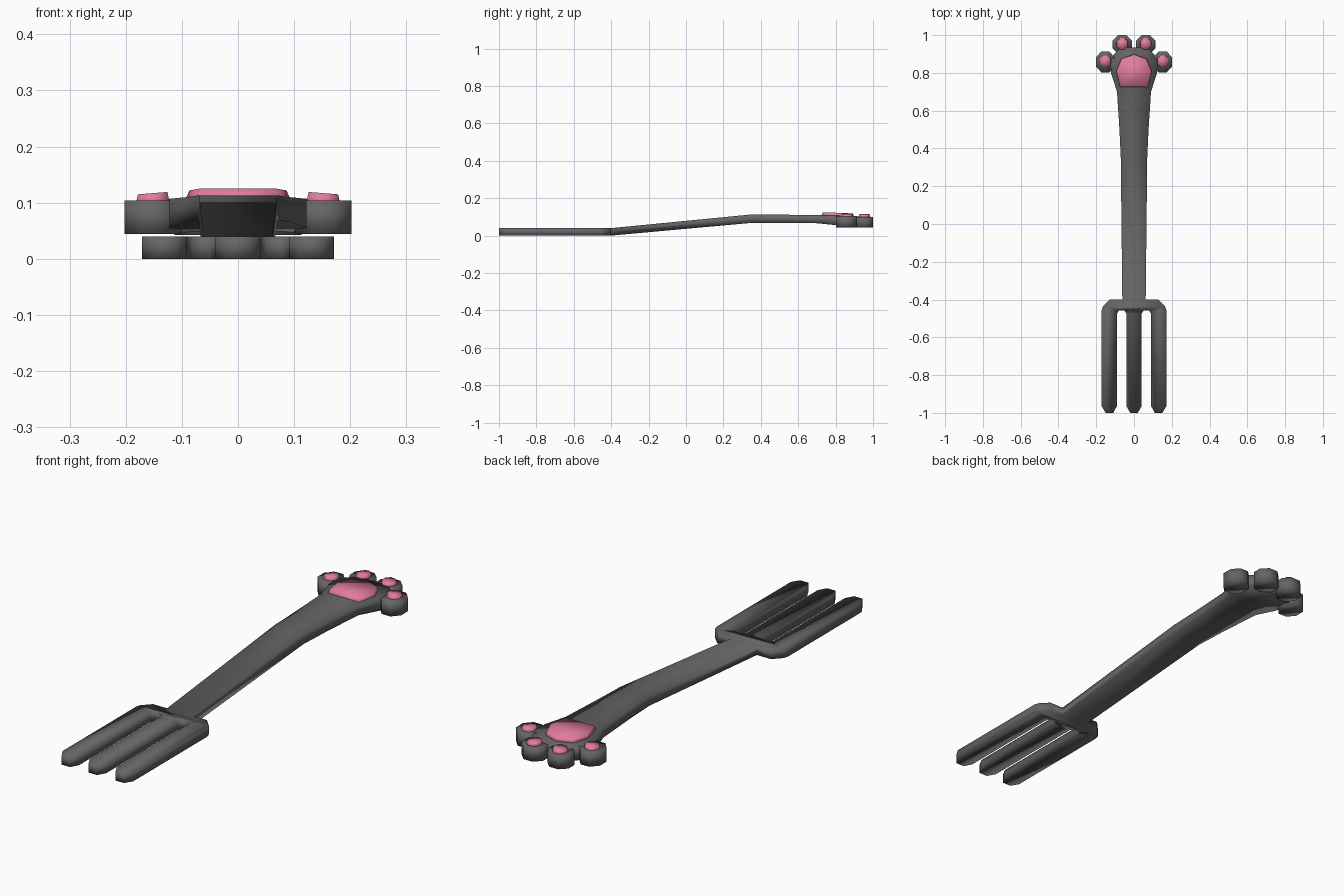
import bpy, bmesh, math
from mathutils import Vector

if "Cube" in bpy.data.objects:
    bpy.data.objects.remove(bpy.data.objects["Cube"])


def material(name, rgb):
    m = bpy.data.materials.new(name)
    m.diffuse_color = (*rgb, 1)
    m.use_nodes = True
    m.node_tree.nodes["Principled BSDF"].inputs["Base Color"].default_value = m.diffuse_color
    return m


GREY = material("dark_grey", (0.13, 0.13, 0.13))
PINK = material("pink", (0.75, 0.2, 0.34))


def finish(name, bm, mat):
    bmesh.ops.remove_doubles(bm, verts=bm.verts, dist=0.0005)
    bmesh.ops.recalc_face_normals(bm, faces=bm.faces)
    for f in bm.faces:
        f.smooth = True
    me = bpy.data.meshes.new(name)
    bm.to_mesh(me)
    bm.free()
    me.materials.append(mat)
    ob = bpy.data.objects.new(name, me)
    bpy.context.collection.objects.link(ob)
    return ob


def prism(bm, outline, bottom, top, shrink=1.0, open_side=None):
    """Extrude a plan outline between two height functions; shrink scales the top."""
    c = sum((Vector(p) for p in outline), Vector((0, 0))) / len(outline)
    lo = [bm.verts.new((x, y, bottom(x, y))) for x, y in outline]
    hi = []
    for x, y in outline:
        p = c + (Vector((x, y)) - c) * shrink
        hi.append(bm.verts.new((p.x, p.y, top(p.x, p.y))))
    bm.faces.new(lo[::-1])
    bm.faces.new(hi)
    n = len(outline)
    for i in range(n):
        if i != open_side:
            j = (i + 1) % n
            bm.faces.new((lo[i], lo[j], hi[j], hi[i]))


def octagon(cx, cy, rx, ry):
    a = [math.pi / 8 + k * math.pi / 4 for k in range(8)]
    k = 1 / math.cos(math.pi / 8)
    return [(cx + rx * k * math.cos(t), cy + ry * k * math.sin(t)) for t in a]


# Fork head outline: right half, back to front, then mirrored
half = [(0.062, -0.4), (0.13, -0.4), (0.165, -0.437), (0.171, -0.455),
        (0.171, -0.965), (0.15, -1), (0.11, -1), (0.091, -0.965),
        (0.091, -0.475), (0.08, -0.458), (0.051, -0.458), (0.04, -0.475),
        (0.04, -0.965), (0.02, -1)]
outline = half + [(-x, y) for x, y in reversed(half)]
bm = bmesh.new()
prism(bm, outline, lambda x, y: 0.0, lambda x, y: 0.04, open_side=len(outline) - 1)

# Handle and palm: y, half width, bottom z, top z
stations = [(-0.4, 0.062, 0.0, 0.04), (0.35, 0.07, 0.068, 0.113),
            (0.5, 0.077, 0.068, 0.112), (0.7, 0.09, 0.066, 0.11),
            (0.8, 0.122, 0.056, 0.107), (0.88, 0.125, 0.05, 0.104),
            (0.935, 0.07, 0.046, 0.101)]
rings = [[bm.verts.new(p) for p in ((-w, y, b), (w, y, b), (w, y, t), (-w, y, t))]
         for y, w, b, t in stations]
for r, s in zip(rings, rings[1:]):
    for i in range(4):
        j = (i + 1) % 4
        bm.faces.new((r[i], r[j], s[j], s[i]))
bm.faces.new(rings[-1])
finish("fork_body", bm, GREY)

# Toes with their pads, mirrored left and right
toes = {"outer": (0.152, 0.858, 0.05, 0.056, 0.117), "inner": (0.062, 0.95, 0.051, 0.05, 0.113)}
for side, s in (("right", 1), ("left", -1)):
    for kind, (x, y, rx, ry, z) in toes.items():
        bm = bmesh.new()
        b, t = (0.044, 0.104) if kind == "outer" else (0.042, 0.1)
        prism(bm, octagon(s * x, y, rx, ry), lambda u, v: b, lambda u, v: t)
        finish(f"{kind}_toe_{side}", bm, GREY)
        bm = bmesh.new()
        prism(bm, octagon(s * x, y + 0.004, 0.031, 0.033), lambda u, v: 0.095,
              lambda u, v: z - 0.08 * (abs(u) - x), shrink=0.85)
        finish(f"{kind}_toe_pad_{side}", bm, PINK)

# Palm pad
pad = [(0.077, 0.722), (0.096, 0.81), (0.068, 0.876), (0, 0.9),
       (-0.068, 0.876), (-0.096, 0.81), (-0.077, 0.722)]
bm = bmesh.new()
prism(bm, pad, lambda x, y: 0.1, lambda x, y: 0.125 - 0.04 * (y - 0.73), shrink=0.9)
finish("palm_pad", bm, PINK)
